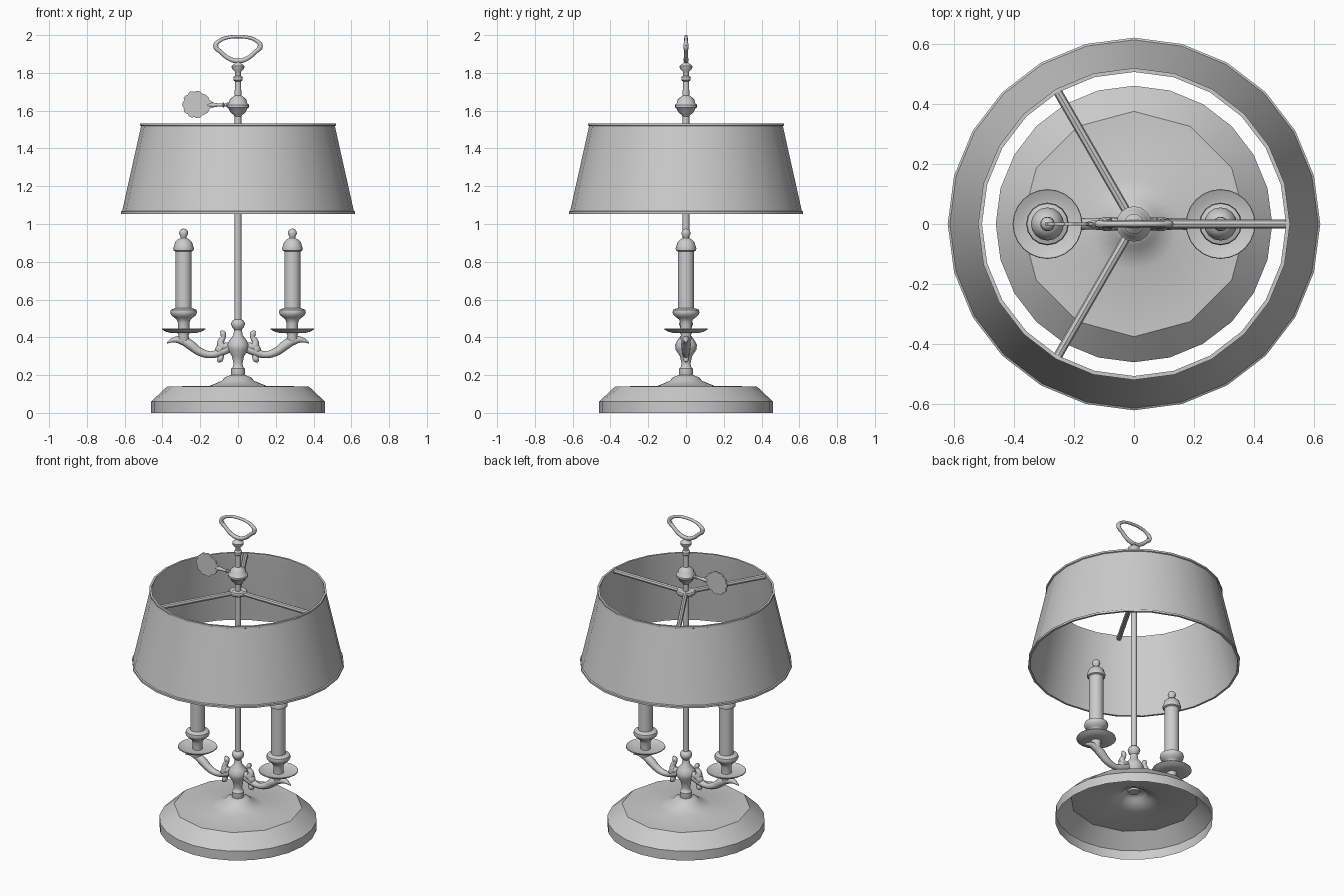
import bpy, bmesh, math
from mathutils import Vector, Matrix

if "Cube" in bpy.data.objects:
    bpy.data.objects.remove(bpy.data.objects["Cube"])


def smooth(ob, angle=40):
    bpy.ops.object.select_all(action='DESELECT')
    ob.select_set(True)
    bpy.context.view_layer.objects.active = ob
    bpy.ops.object.shade_smooth_by_angle(angle=math.radians(angle))


def finish(name, bm, angle=40, normals=True):
    if normals:
        bmesh.ops.recalc_face_normals(bm, faces=bm.faces)
    me = bpy.data.meshes.new(name)
    bm.to_mesh(me)
    bm.free()
    ob = bpy.data.objects.new(name, me)
    bpy.context.collection.objects.link(ob)
    smooth(ob, angle)
    return ob


def lathe(name, profile, n=16, at=(0, 0, 0), rot=None, loop=False, chord=(), angle=40):
    """Revolve (radius, z) points; rings listed in chord become n/2-sided."""
    bm = bmesh.new()
    rings = []
    for k, (r, z) in enumerate(profile):
        ring = []
        for i in range(n):
            a = 2 * math.pi * i / n
            q = r * math.cos(2 * math.pi / n) if k in chord and i % 2 else r
            ring.append(bm.verts.new((q * math.cos(a), q * math.sin(a), z)))
        rings.append(ring)
    pairs = list(zip(rings, rings[1:])) + ([(rings[-1], rings[0])] if loop else [])
    for a, b in pairs:
        for i in range(n):
            j = (i + 1) % n
            bm.faces.new((a[i], a[j], b[j], b[i]))
    if rot:
        bmesh.ops.transform(bm, matrix=rot, verts=bm.verts)
    bmesh.ops.translate(bm, vec=Vector(at), verts=bm.verts)
    bmesh.ops.remove_doubles(bm, verts=bm.verts, dist=1e-5)
    return finish(name, bm, angle)


def tube(name, pts, closed=False, res=2):
    """Smooth round bar through (x, z, radius) points in the XZ plane."""
    cu = bpy.data.curves.new(name, 'CURVE')
    cu.dimensions = '3D'
    cu.bevel_depth = 1.0
    cu.bevel_resolution = res
    cu.resolution_u = 4
    cu.use_fill_caps = True
    sp = cu.splines.new('BEZIER')
    sp.bezier_points.add(len(pts) - 1)
    sp.use_cyclic_u = closed
    for p, (x, z, r) in zip(sp.bezier_points, pts):
        p.co = (x, 0, z)
        p.radius = r
        p.handle_left_type = p.handle_right_type = 'AUTO'
    tmp = bpy.data.objects.new(name + "_path", cu)
    bpy.context.collection.objects.link(tmp)
    bpy.context.view_layer.update()
    me = bpy.data.meshes.new_from_object(tmp.evaluated_get(bpy.context.evaluated_depsgraph_get()))
    bpy.data.objects.remove(tmp)
    me.name = name
    ob = bpy.data.objects.new(name, me)
    bpy.context.collection.objects.link(ob)
    smooth(ob, 60)
    return ob


# Hollow base with a twelve-sided top edge
lathe("base", [(.46, 0), (.46, .06), (.375, .14), (.15, .143), (.085, .17), (.07, .188),
               (.04, .2), (.02, .2)], 24, chord=(2,), angle=35)

# Turned central stem and long rod
lathe("stem", [(0, .19), (.033, .19), (.037, .21), (.037, .235), (.027, .245), (.024, .26),
               (.032, .3), (.055, .335), (.058, .36), (.045, .385), (.025, .41), (.02, .44),
               (.032, .455), (.037, .472), (.03, .488), (.018, .495)])
lathe("rod", [(.018, .48), (.018, 1.6)], 12)

# Thin shade with rolled rims
lathe("shade", [(.62, 1.054), (.62, 1.066), (.613, 1.07), (.513, 1.518), (.519, 1.521),
                (.519, 1.532), (.506, 1.532), (.506, 1.516), (.606, 1.07), (.607, 1.054)],
      24, loop=True)

# Three-armed shade carrier
lathe("carrier_hub", [(.016, 1.503), (.05, 1.503), (.056, 1.51), (.056, 1.52),
                      (.05, 1.527), (.016, 1.527)])
for i in range(3):
    turn = Matrix.Rotation(i * 2 * math.pi / 3, 4, 'Z') @ Matrix.Rotation(math.pi / 2, 4, 'Y')
    lathe(f"carrier_arm_{i}", [(0, .02), (.015, .02), (.015, .508), (0, .508)], 8,
          at=(0, 0, 1.515), rot=turn)

# Clamp ball and upper finial
lathe("clamp_ball", [(.018, 1.57), (.024, 1.578), (.04, 1.592), (.05, 1.612), (.059, 1.618),
                     (.059, 1.63), (.05, 1.638), (.044, 1.658), (.03, 1.672), (.018, 1.68),
                     (.016, 1.755), (.025, 1.762), (.025, 1.778), (.015, 1.786),
                     (.016, 1.805), (.032, 1.822), (.034, 1.836), (.018, 1.85), (0, 1.868)])

# Oval ring handle with pointed shoulders
half = [(.05, 1.877, .012), (.09, 1.91, .011), (.119, 1.942, .013), (.096, 1.971, .01), (.055, 1.987, .009)]
tube("ring_handle", [(0, 1.863, .013)] + half + [(0, 1.992, .009)]
     + [(-x, z, r) for x, z, r in reversed(half)], closed=True)
for s in (-1, 1):
    tube(f"ring_shoulder_{s}", [(s * .105, 1.935, .009), (s * .122, 1.943, .01), (s * .13, 1.947, .004)])

# Turn key: beaded shank and scalloped leaf plate
lathe("key_shank", [(0, .03), (.012, .03), (.012, .058), (.008, .062), (.008, .072), (.014, .077),
                    (.008, .083), (.009, .11), (.013, .135), (.006, .16), (0, .165)], 10,
      at=(0, 0, 1.63), rot=Matrix.Rotation(-math.pi / 2, 4, 'Y'))
bm = bmesh.new()
ring = []
for i in range(44):
    a = 2 * math.pi * i / 44
    r = .067 + .007 * abs(math.sin(a * 5.5))
    x = r * math.cos(a) * (1.25 if math.cos(a) > 0 else 1)
    z = r * math.sin(a) * (1 - .5 * max(0, math.cos(a)) ** 2)
    ring.append(bm.verts.new((-.222 + x, -.005, 1.633 + z)))
plate = bm.faces.new(ring)
ext = bmesh.ops.extrude_face_region(bm, geom=[plate])
bmesh.ops.translate(bm, vec=(0, .01, 0), verts=[v for v in ext['geom'] if isinstance(v, bmesh.types.BMVert)])
finish("key_leaf", bm)

# Two candle branches
for side, s in (("left", -1), ("right", 1)):
    x = s * .288
    tube(f"branch_{side}", [(s * .03, .35, .022), (s * .085, .325, .022), (s * .145, .308, .018),
                            (s * .205, .325, .022), (s * .255, .362, .026), (s * .3, .385, .023),
                            (s * .345, .385, .013), (s * .376, .37, .003)])
    # scroll leaves where branch meets stem
    tube(f"scroll_upper_{side}", [(s * .05, .355, .018), (s * .085, .352, .024), (s * .092, .375, .018),
                                  (s * .078, .4, .013), (s * .08, .42, .016), (s * .09, .434, .006)])
    tube(f"scroll_lower_{side}", [(s * .075, .36, .02), (s * .098, .335, .024), (s * .088, .305, .013),
                                  (s * .096, .283, .017), (s * .108, .27, .006)])
    # socket under the tray, then the drip tray
    lathe(f"socket_{side}", [(0, .375), (.022, .375), (.03, .395), (.026, .41), (.034, .428), (0, .432)],
          12, at=(x, 0, 0))
    lathe(f"drip_tray_{side}", [(0, .424), (.07, .424), (.095, .43), (.116, .443), (.114, .447),
                                (.09, .437), (.065, .432), (0, .432)], 24, at=(x, 0, 0))
    # candle cup, candle and finial cap
    lathe(f"candle_{side}", [(.03, .43), (.03, .475), (.037, .495), (.05, .505), (.066, .518),
                             (.071, .532), (.068, .546), (.05, .553), (.043, .556), (.043, .855),
                             (.053, .86), (.055, .872), (.05, .885), (.044, .905), (.03, .918),
                             (.015, .926), (.017, .934), (.024, .948), (.022, .962), (.012, .973),
                             (0, .976)], 16, at=(x, 0, 0))
